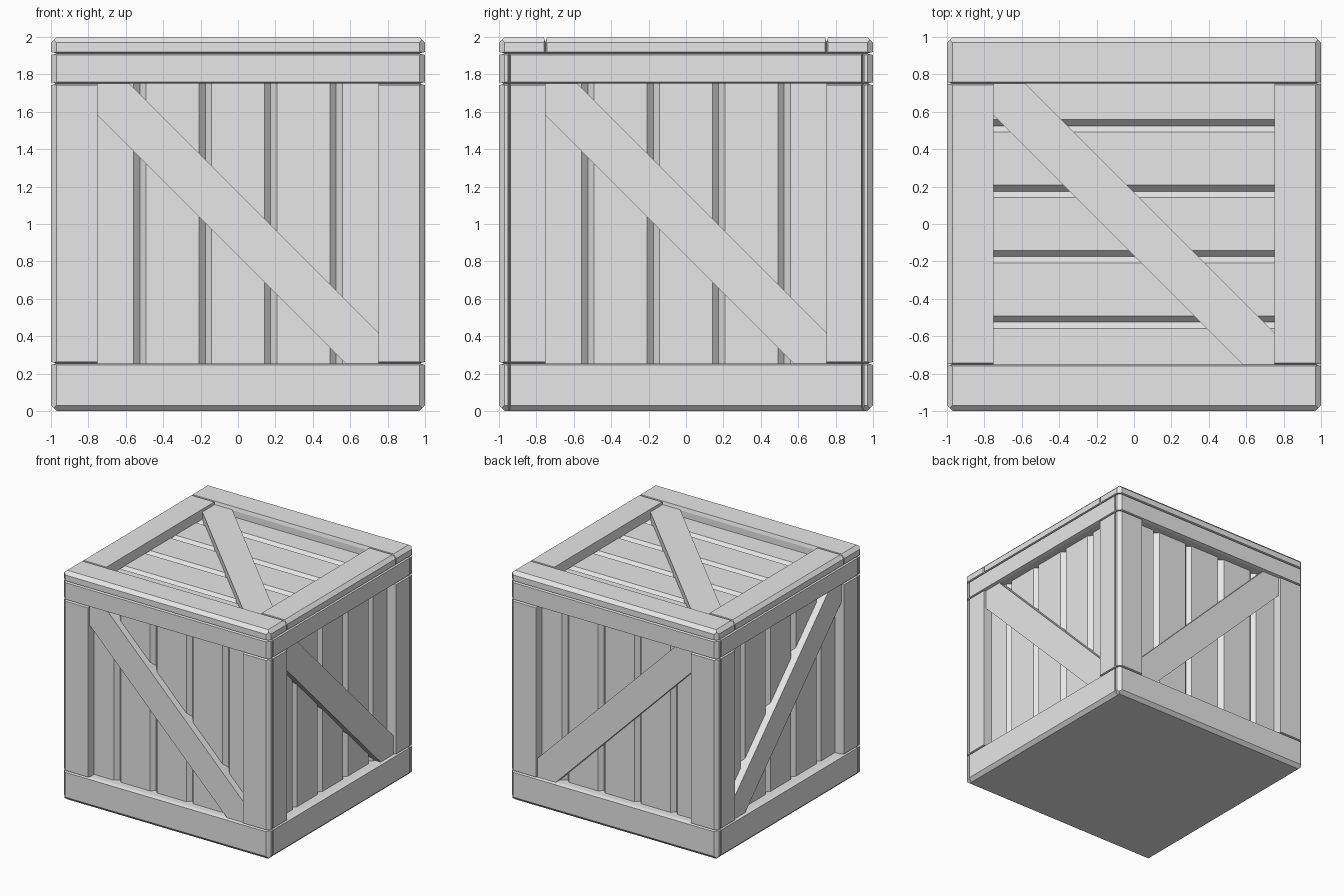
import bpy, bmesh
from mathutils import Matrix, Vector

if "Cube" in bpy.data.objects:
    bpy.data.objects.remove(bpy.data.objects["Cube"], do_unlink=True)

wood = bpy.data.materials.new("plain_grey")
wood.use_nodes = True
GREY = (0.8, 0.8, 0.8, 1)
wood.diffuse_color = GREY
wood.node_tree.nodes["Principled BSDF"].inputs["Base Color"].default_value = GREY

BEVEL, SEAM = 0.03, 0.008      # outer chamfer and seam half-width
EDGE, OPEN = 0.945, 0.75       # board back plane, half-size of the opening
BOTTOM, TOP = -0.745, 0.75     # opening heights, measured from the centre
LID = 0.912                    # underside of the lid
SLAT, GROOVE, BRACE = 0.915, 0.88, 0.975


def finish(name, bm):
    """Turn a bmesh built around the crate centre into an object on the floor."""
    bmesh.ops.recalc_face_normals(bm, faces=bm.faces)
    bmesh.ops.translate(bm, verts=bm.verts, vec=(0, 0, 1))
    mesh = bpy.data.meshes.new(name)
    bm.to_mesh(mesh)
    bm.free()
    mesh.materials.append(wood)
    bpy.context.collection.objects.link(bpy.data.objects.new(name, mesh))


def box(name, lo, hi, chamfer=True):
    """Box from lo to hi; edges on the crate's outside are chamfered."""
    bm = bmesh.new()
    bmesh.ops.create_cube(bm, size=1)
    for v in bm.verts:
        v.co = [hi[i] if v.co[i] > 0 else lo[i] for i in range(3)]
    sides = [(i, s, (lo, hi)[s > 0][i]) for i in range(3) for s in (-1, 1)]
    done = set()
    for a, sa, ca in sides if chamfer else []:
        if abs(ca) < 1:
            continue
        for b, sb, cb in sides:
            outer = abs(cb) == 1
            key = frozenset(((a, sa), (b, sb)))
            flat_floor = a == 2 and sa < 0 and not outer
            if a == b or abs(cb) == OPEN and b != 2 or flat_floor or key in done:
                continue
            done.add(key)
            point, normal = Vector(), Vector()
            point[a], point[b] = ca - sa * BEVEL, cb
            normal[a], normal[b] = sa * (BEVEL if outer else SEAM), sb * BEVEL
            cut = bmesh.ops.bisect_plane(
                bm, geom=bm.verts[:] + bm.edges[:] + bm.faces[:], dist=1e-6,
                plane_co=point, plane_no=normal.normalized(), clear_outer=True)
            rim = [e for e in cut["geom_cut"] if isinstance(e, bmesh.types.BMEdge)]
            bmesh.ops.edgenet_fill(bm, edges=[e for e in rim if e.is_boundary])
    finish(name, bm)


def prism(name, outline, lift, frame):
    """Extrude a closed outline along lift, then map local axes by frame."""
    bm = bmesh.new()
    face = bm.faces.new([bm.verts.new(p) for p in outline])
    new = bmesh.ops.extrude_face_region(bm, geom=[face])["geom"]
    bmesh.ops.translate(bm, vec=lift, verts=[v for v in new if isinstance(v, bmesh.types.BMVert)])
    bmesh.ops.transform(bm, matrix=frame, verts=bm.verts)
    finish(name, bm)


def axes(u, v, w):
    """Frame whose local axes are across, along and outward."""
    return Matrix((u, v, w)).transposed().to_4x4()


# inner body that backs the boards
box("inner_core", (-GROOVE, -GROOVE, -0.95), (GROOVE, GROOVE, GROOVE), False)
box("base_block", (-EDGE, -EDGE, -1), (EDGE, EDGE, BOTTOM), False)
box("top_block", (-EDGE, -EDGE, TOP), (EDGE, EDGE, GROOVE), False)

# rails and posts on the four walls
rows = [("bottom_rail", -1, BOTTOM), ("top_rail", TOP, LID)]
for s, front, side in ((-1, "front", "right"), (1, "back", "left")):
    out = sorted((s * EDGE, s))
    for part, z0, z1 in rows:
        box(f"{front}_{part}", (-1, out[0], z0), (1, out[1], z1))
        box(f"{side}_{part}", (out[0], -EDGE, z0), (out[1], EDGE, z1))
    for t, end in ((-1, "a"), (1, "b")):
        wide, short = sorted((t * OPEN, t)), sorted((t * OPEN, t * EDGE))
        box(f"{front}_post_{end}", (wide[0], out[0], BOTTOM), (wide[1], out[1], TOP))
        box(f"{side}_post_{end}", (out[0], short[0], BOTTOM), (out[1], short[1], TOP))
        inner = sorted((s * OPEN, s * EDGE))
        box(f"{front}_corner_{end}", (short[0], inner[0], BOTTOM), (short[1], inner[1], TOP), False)

# lid frame
LIP = OPEN + 0.002
for s, front, side in ((-1, "front", "right"), (1, "back", "left")):
    y, x = sorted((s * LIP, s)), sorted((s * OPEN, s))
    box(f"lid_{front}_board", (-1, y[0], LID), (1, y[1], 1))
    box(f"lid_{side}_board", (x[0], -LIP, LID), (x[1], LIP, 1))

# recessed slats and diagonal brace on every face but the floor
X, Y, Z = Vector((1, 0, 0)), Vector((0, 1, 0)), Vector((0, 0, 1))
walls = {
    "front": (axes(X, Z, -Y), axes(X, Z, -Y)),
    "back": (axes(X, Z, Y), axes(X, Z, Y)),
    "left": (axes(Y, Z, X), axes(Y, Z, X)),
    "right": (axes(Y, Z, -X), axes(Y, Z, -X)),
    "lid": (axes(Y, X, Z), axes(X, Y, Z)),
}
WIDTH, LENGTH, LEG = 0.35, 0.86, 0.58
half, crown = WIDTH / 2, WIDTH / 2 - 0.033
for wall, (slat_frame, brace_frame) in walls.items():
    for i in range(-2, 3):
        c = i * WIDTH
        section = [(c - half, -LENGTH, GROOVE), (c + half, -LENGTH, GROOVE),
                   (c + crown, -LENGTH, SLAT), (c - crown, -LENGTH, SLAT)]
        prism(f"{wall}_slat_{i + 3}", section, (0, 2 * LENGTH, 0), slat_frame)
    band = [(-OPEN, OPEN), (-LEG, OPEN), (OPEN, -LEG),
            (OPEN, -OPEN), (LEG, -OPEN), (-OPEN, LEG)]
    prism(f"{wall}_brace", [(u, v, GROOVE) for u, v in band], (0, 0, BRACE - GROOVE), brace_frame)
